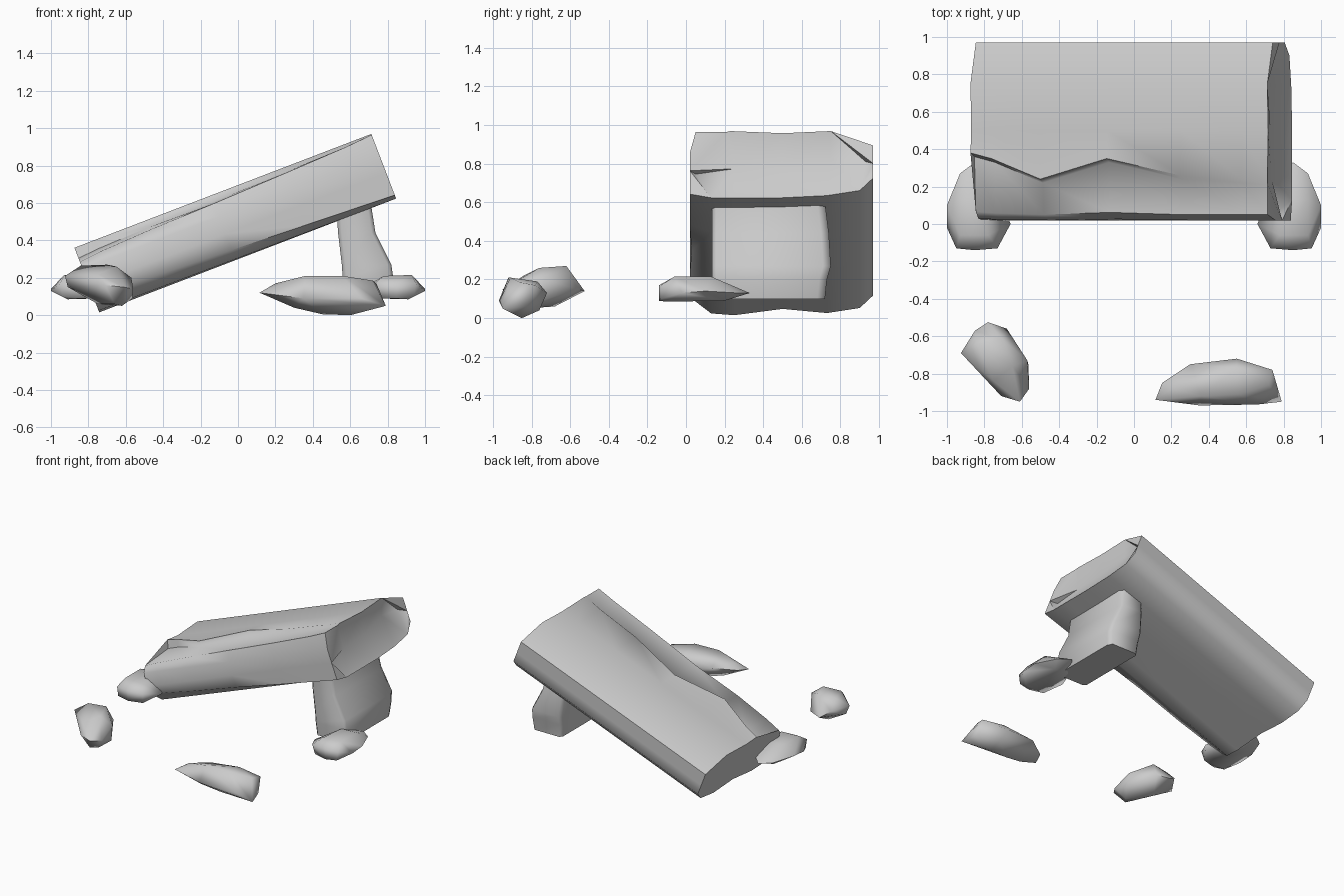
import bpy, bmesh, math
from mathutils import Vector

if "Cube" in bpy.data.objects:
    bpy.data.objects.remove(bpy.data.objects["Cube"])


def finish(name, bm, angle=60):
    bmesh.ops.recalc_face_normals(bm, faces=bm.faces)
    me = bpy.data.meshes.new(name)
    bm.to_mesh(me)
    bm.free()
    ob = bpy.data.objects.new(name, me)
    bpy.context.collection.objects.link(ob)
    bpy.ops.object.select_all(action='DESELECT')
    ob.select_set(True)
    bpy.context.view_layer.objects.active = ob
    bpy.ops.object.shade_smooth_by_angle(angle=math.radians(angle))
    return ob


def loft(rings, cap_end=True):
    bm = bmesh.new()
    vr = [[bm.verts.new(p) for p in r] for r in rings]
    n = len(vr[0])
    for a, b in zip(vr, vr[1:]):
        for i in range(n):
            j = (i + 1) % n
            bm.faces.new((a[i], a[j], b[j], b[i]))
    bm.faces.new(vr[0])
    if cap_end:
        bm.faces.new(vr[-1])
    return bm, vr[-1]


def rock(name, pts, mirror=False):
    bm = bmesh.new()
    for x, y, z in pts:
        bm.verts.new((-x if mirror else x, y, z))
    bmesh.ops.convex_hull(bm, input=bm.verts)
    loose = [v for v in bm.verts if not v.link_faces]
    bmesh.ops.delete(bm, geom=loose, context='VERTS')
    return finish(name, bm, 75)


# Leaning slab: sections (y, thickness) swept up the slope, with a broken front ledge
U = Vector((0.934, 0, 0.358)).normalized()
V = Vector((-0.358, 0, 0.934)).normalized()
origin = Vector((-0.742, 0, 0.015))


def slab_point(u, y, v):
    return origin + U * u + V * v + Vector((0, y, 0))


# distance up the slope, crack y, ledge height, front inset
stations = [(0, .36, .31, .04), (.12, .33, .32, .02), (.40, .22, .33, 0),
            (.78, .33, .335, .03), (1.2, .24, .345, 0), (1.55, .22, .355, 0),
            (1.70, .21, .365, 0)]
rings = []
for u, c, lip, nick in stations:
    k = 1 - u / 1.7
    sec = [(.02 + nick * .3, .02 + .07 * k), (.13, .01 * k), (.25, 0),
           (.5, .035 * k), (.73, .012), (.9, .04), (.97, .11), (.97, .19),
           (.97, .29), (.75, .37), (.5, .358), (c + .02, .37), (c, lip),
           (.05 + nick * .4, lip - .02 * k), (.02 + nick * .2, .25), (.02, .15)]
    rings.append([slab_point(u, y, v) for y, v in sec])
bm, last = loft(rings, False)
# Raised end split into two layers by a recessed crack
crack = [bm.verts.new(slab_point(1.65, y, v)) for y, v in
         [(.05, .15), (.25, .18), (.5, .19), (.75, .24), (.93, .22)]]
bm.faces.new((last[15], crack[0], crack[1], crack[2], crack[3], crack[4], last[7],
              last[8], last[9], last[10], last[11], last[12], last[13], last[14]))
bm.faces.new(list(last[0:8]) + crack[::-1] + [last[15]])
# Lower layer keeps its full reach close to the crack
bmesh.ops.triangulate(bm, faces=[f for f in bm.faces if len(f.verts) > 4])
finish("leaning_slab", bm)

# Upright support: z, x range, y range
rings = []
for z, x0, x1, y0, y1 in [(.10, .57, .82, .14, .72), (.20, .56, .83, .135, .73),
                          (.27, .555, .82, .135, .75), (.44, .535, .735, .135, .74),
                          (.60, .525, .71, .135, .72)]:
    d = .02
    rings.append([Vector((x, y, z)) for x, y in
                  [(x0 + d, y0), (x1 - d, y0), (x1, y0 + d), (x1, y1 - 2 * d),
                   (x1 - d, y1), (x0 + d, y1), (x0, y1 - d), (x0, y0 + d)]])
bm, _ = loft(rings)
finish("support_stone", bm, 75)

# Pair of flat stones beside the slab
flat = [(.85, .33, .13), (.93, .27, .13), (1, .10, .14), (1, -.02, .13),
        (.95, -.13, .17), (.94, -.13, .10), (.85, -.14, .09), (.85, -.14, .17),
        (.73, -.13, .17), (.66, 0, .14), (.74, .22, .14), (.78, -.06, .21),
        (.93, -.06, .215), (.93, .13, .215), (.80, .13, .21), (.74, -.11, .09),
        (.91, -.10, .085), (.90, .20, .09), (.78, .20, .095)]
for side, m in (("right", False), ("left", True)):
    rock(side + "_side_stone", flat, m)

# Loose stones in front
rock("front_left_stone", [
    (-.925, -.69, .21), (-.91, -.67, .15), (-.85, -.57, .19), (-.78, -.525, .14),
    (-.68, -.56, .15), (-.57, -.73, .20), (-.565, -.75, .09), (-.56, -.88, .14),
    (-.61, -.95, .15), (-.71, -.92, .16), (-.84, -.64, .265), (-.70, -.62, .27),
    (-.65, -.76, .26), (-.75, -.84, .22), (-.62, -.83, .05), (-.75, -.68, .06),
    (-.66, -.88, .06)])
rock("front_right_stone", [
    (.115, -.94, .12), (.15, -.85, .135), (.30, -.75, .15), (.55, -.72, .13),
    (.74, -.78, .17), (.79, -.95, .05), (.35, -.97, .09), (.66, -.965, .09),
    (.20, -.88, .17), (.36, -.92, .21), (.56, -.91, .21), (.55, -.77, .19),
    (.72, -.86, .185), (.30, -.89, .04), (.45, -.86, .005), (.60, -.85, 0),
    (.60, -.76, .04), (.75, -.82, .06)])
